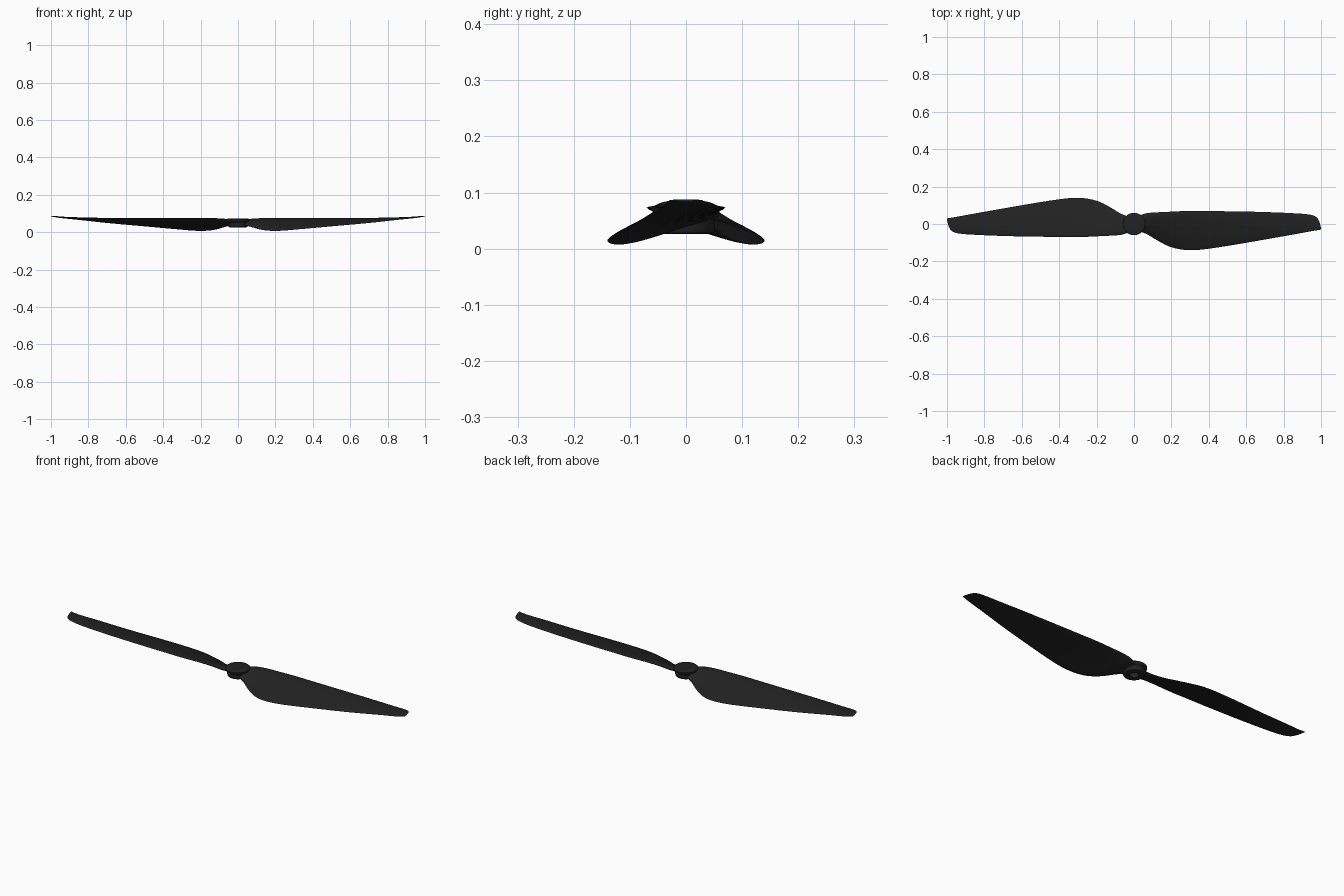
import bpy, bmesh, math
from mathutils import Matrix

if "Cube" in bpy.data.objects:
    bpy.data.objects.remove(bpy.data.objects["Cube"])

black = bpy.data.materials.new("black_plastic")
black.diffuse_color = (0.016, 0.016, 0.016, 1)
black.use_nodes = True
black.node_tree.nodes["Principled BSDF"].inputs["Base Color"].default_value = black.diffuse_color


def finish(name, bm, angle):
    bmesh.ops.recalc_face_normals(bm, faces=bm.faces)
    mesh = bpy.data.meshes.new(name)
    bm.to_mesh(mesh)
    bm.free()
    ob = bpy.data.objects.new(name, mesh)
    bpy.context.collection.objects.link(ob)
    mesh.materials.append(black)
    bpy.ops.object.select_all(action='DESELECT')
    ob.select_set(True)
    bpy.context.view_layer.objects.active = ob
    bpy.ops.object.shade_smooth_by_angle(angle=math.radians(angle))
    return ob


# Blade stations: x, leading y, leading z, trailing y, trailing z, thickness
STATIONS = [
    (0.03, 0.046, 0.060, -0.040, 0.042, 0.026),
    (0.07, 0.058, 0.067, -0.055, 0.030, 0.024),
    (0.12, 0.062, 0.072, -0.085, 0.015, 0.022),
    (0.18, 0.065, 0.073, -0.117, 0.008, 0.020),
    (0.24, 0.068, 0.073, -0.134, 0.009, 0.018),
    (0.30, 0.070, 0.073, -0.140, 0.014, 0.017),
    (0.37, 0.069, 0.073, -0.136, 0.020, 0.016),
    (0.50, 0.068, 0.073, -0.117, 0.032, 0.014),
    (0.70, 0.064, 0.074, -0.083, 0.050, 0.012),
    (0.88, 0.056, 0.076, -0.051, 0.070, 0.010),
    (0.94, 0.050, 0.079, -0.040, 0.076, 0.008),
    (0.97, 0.041, 0.082, -0.035, 0.080, 0.007),
    (0.985, 0.025, 0.084, -0.032, 0.083, 0.006),
    (0.993, 0.005, 0.085, -0.031, 0.084, 0.005),
    (1.0, -0.024, 0.086, -0.030, 0.086, 0.002),
]


def hermite(i, t):
    # smooth interpolation between stations i and i + 1 along x
    n = len(STATIONS)
    p0, p1, p2, p3 = (STATIONS[min(max(i + k, 0), n - 1)] for k in (-1, 0, 1, 2))
    h = p2[0] - p1[0]
    out = [p1[0] + h * t]
    for c in range(1, 6):
        m1 = (p2[c] - p0[c]) / (p2[0] - p0[0]) * h
        m2 = (p3[c] - p1[c]) / (p3[0] - p1[0]) * h
        out.append((2*t**3 - 3*t*t + 1) * p1[c] + (t**3 - 2*t*t + t) * m1
                   + (3*t*t - 2*t**3) * p2[c] + (t**3 - t*t) * m2)
    return out


def section(bm, s, sides=24):
    # rounded aerofoil ring, slightly arched
    x, ly, lz, ty, tz, thick = s
    ring = []
    for k in range(sides):
        a = 2 * math.pi * k / sides
        u = 0.5 - 0.5 * math.cos(a)
        half = thick * 0.5 * math.sin(a) * (1.15 - 0.4 * u)
        arch = 0.02 * (ly - ty) * 4 * u * (1 - u)
        ring.append(bm.verts.new((x, ly + (ty - ly) * u, lz + (tz - lz) * u + half + arch)))
    return ring


def blade(name, turn):
    bm = bmesh.new()
    samples = [hermite(i, t / 3) for i in range(len(STATIONS) - 1) for t in range(3)]
    rings = [section(bm, s) for s in samples + [STATIONS[-1]]]
    for a, b in zip(rings, rings[1:]):
        for k in range(len(a)):
            j = (k + 1) % len(a)
            bm.faces.new((a[k], a[j], b[j], b[k]))
    bm.faces.new(rings[0])
    bm.faces.new(rings[-1])
    bm.transform(Matrix.Rotation(turn, 4, 'Z'))
    return finish(name, bm, 50)


# Two identical blades, half a turn apart
blade("right_blade", 0)
blade("left_blade", math.pi)

# Lathed hub: rounded cap, narrower body and a shaft hole
HUB = [(0.014, 0.072), (0.050, 0.073), (0.056, 0.072), (0.060, 0.068), (0.060, 0.062),
       (0.056, 0.057), (0.052, 0.053), (0.052, 0.034), (0.049, 0.028), (0.044, 0.026),
       (0.024, 0.026), (0.022, 0.028), (0.022, 0.060)]
bm = bmesh.new()
N = 48
rows = [[bm.verts.new((r * math.cos(2*math.pi*k/N), r * math.sin(2*math.pi*k/N), z))
         for k in range(N)] for r, z in HUB]
for a, b in zip(rows, rows[1:]):
    for k in range(N):
        j = (k + 1) % N
        bm.faces.new((a[k], a[j], b[j], b[k]))
bm.faces.new(rows[0])
bm.faces.new(rows[-1])
finish("hub", bm, 40)
